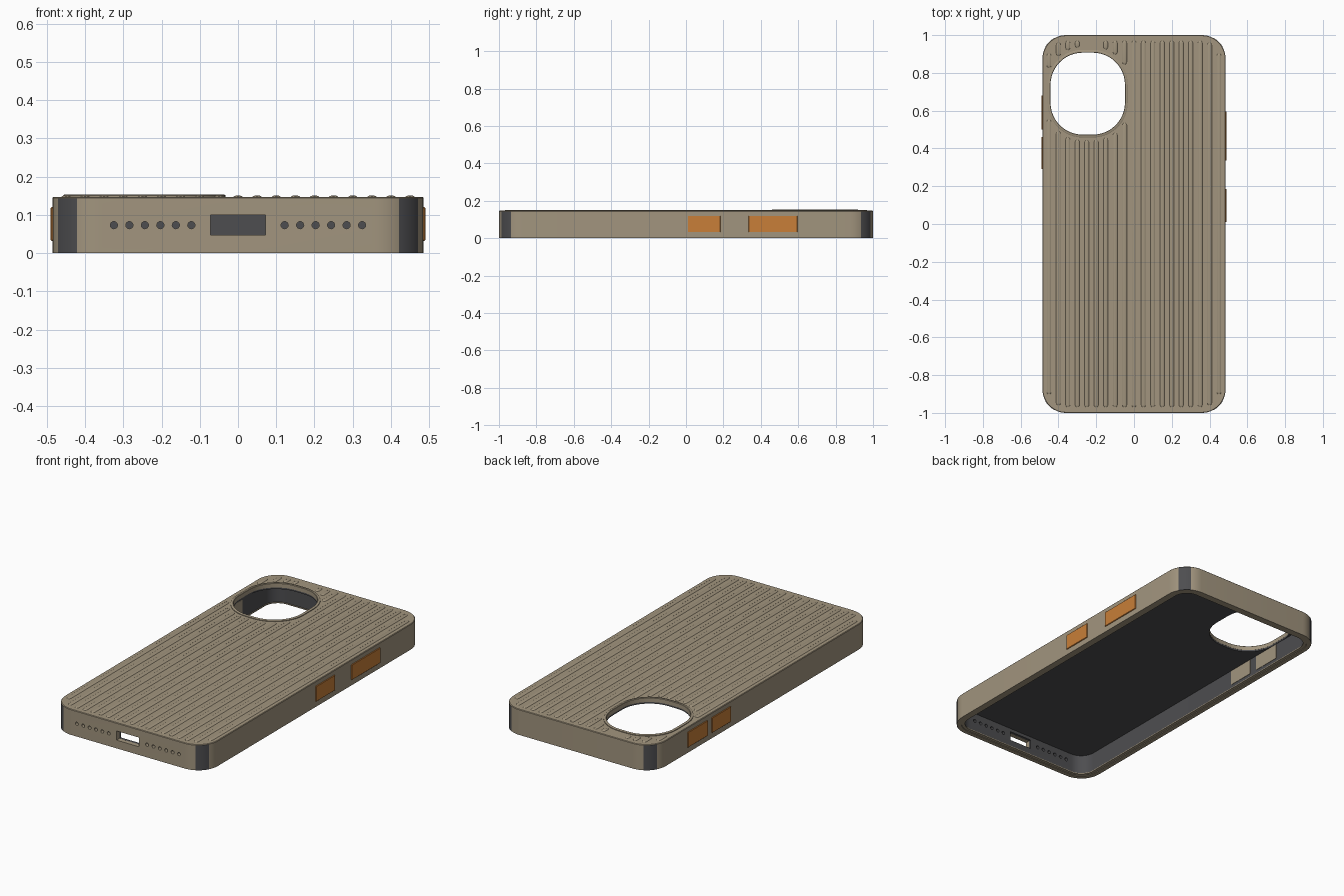
import bpy, bmesh, math
from mathutils import Matrix

if "Cube" in bpy.data.objects:
    bpy.data.objects.remove(bpy.data.objects["Cube"])

HX, HY, R, TOP = 0.485, 1.0, 0.125, 0.147
CX, CY = -0.245, 0.69            # camera opening centre
CHX, CHY, CR = 0.197, 0.217, 0.17


def material(name, rgb):
    m = bpy.data.materials.new(name)
    m.diffuse_color = (*rgb, 1)
    m.use_nodes = True
    m.node_tree.nodes["Principled BSDF"].inputs["Base Color"].default_value = m.diffuse_color
    return m


TAN = material("tan_shell", (0.36, 0.30, 0.21))
DARK = material("dark_rubber", (0.075, 0.075, 0.08))
ORANGE = material("orange_button", (0.58, 0.21, 0.04))


def finish(name, bm, mat, smooth=True):
    bmesh.ops.recalc_face_normals(bm, faces=bm.faces)
    me = bpy.data.meshes.new(name)
    bm.to_mesh(me)
    bm.free()
    ob = bpy.data.objects.new(name, me)
    bpy.context.collection.objects.link(ob)
    if mat:
        me.materials.append(mat)
    if smooth:
        bpy.ops.object.select_all(action='DESELECT')
        ob.select_set(True)
        bpy.context.view_layer.objects.active = ob
        bpy.ops.object.shade_smooth_by_angle(angle=math.radians(35))
    return ob


def rounded(hx, hy, r, cx=0, cy=0, n=12):
    pts = []
    for q, (sx, sy) in enumerate([(1, 1), (-1, 1), (-1, -1), (1, -1)]):
        for i in range(n + 1):
            a = math.pi / 2 * (q + i / n)
            pts.append((cx + sx * (hx - r) + r * math.cos(a),
                        cy + sy * (hy - r) + r * math.sin(a)))
    return pts


def body(inset):
    return rounded(HX - inset, HY - inset, R - inset)


def hole(grow):
    return rounded(CHX + grow, CHY + grow, CR + grow, CX, CY)


def loft_loop(name, rings, mat):
    """Skin a cycle of (outline, z) rings into a closed tube-like solid."""
    bm = bmesh.new()
    vs = [[bm.verts.new((x, y, z)) for x, y in pts] for pts, z in rings]
    n = len(vs[0])
    for k in range(len(vs)):
        a, b = vs[k], vs[(k + 1) % len(vs)]
        for i in range(n):
            j = (i + 1) % n
            bm.faces.new((a[i], a[j], b[j], b[i]))
    return finish(name, bm, mat)


def box(bm, x0, x1, y0, y1, z0, z1):
    m = Matrix.Translation(((x0 + x1) / 2, (y0 + y1) / 2, (z0 + z1) / 2))
    bmesh.ops.create_cube(bm, size=1, matrix=m @ Matrix.Diagonal((x1 - x0, y1 - y0, z1 - z0, 1)))


# Outer shell with back plate and camera opening, and the rubber liner inside
shell = loft_loop("shell", [
    (body(0), 0), (body(0), TOP - 0.003), (body(0.003), TOP), (hole(0), TOP),
    (hole(0), 0.128), (body(0.025), 0.128), (body(0.025), 0)], TAN)
liner = loft_loop("liner", [
    (body(0.0252), 0.008), (body(0.0252), 0.1278), (hole(0.0005), 0.1278),
    (hole(0.0005), 0.119), (body(0.04), 0.119), (body(0.04), 0.008)], DARK)

# Inner lip around the screen side, raised ring around the camera opening
loft_loop("screen_lip", [(body(0.0255), 0.003), (body(0.0255), 0.0085),
                         (body(0.044), 0.0085), (body(0.044), 0.003)], TAN)
loft_loop("camera_ring", [(hole(0), 0.145), (hole(0.015), 0.145), (hole(0.015), 0.151),
                          (hole(0.012), 0.153), (hole(0.002), 0.153), (hole(0), 0.151)], TAN)

# Charging port and speaker holes cut through the front wall
bm = bmesh.new()
box(bm, -0.072, 0.072, -1.05, -0.93, 0.047, 0.1)
for s in (-1, 1):
    for i in range(6):
        m = Matrix.Translation((s * (0.122 + 0.0405 * i), -0.99, 0.073)) @ Matrix.Rotation(math.pi / 2, 4, 'X')
        bmesh.ops.create_cone(bm, cap_ends=True, segments=16, radius1=0.0095,
                              radius2=0.0095, depth=0.12, matrix=m)
cutter = finish("port_cutter", bm, None, False)
cutter.hide_render = True
for ob in (shell, liner):
    mod = ob.modifiers.new("ports", 'BOOLEAN')
    mod.operation, mod.solver, mod.object = 'DIFFERENCE', 'EXACT', cutter
    bpy.context.view_layer.objects.active = ob
    bpy.ops.object.modifier_apply(modifier=mod.name)
bpy.data.objects.remove(cutter)

# Dark corner bumper strips
for k, (sx, sy) in enumerate([(1, 1), (-1, 1), (-1, -1), (1, -1)]):
    bm = bmesh.new()
    prev = first = None
    for i in range(9):
        a = math.radians(90 * k + 29 + 4 * i)
        sec = [bm.verts.new((sx * (HX - R) + r * math.cos(a), sy * (HY - R) + r * math.sin(a), z))
               for r, z in ((R - 0.004, 0), (R + 0.001, 0), (R + 0.001, 0.143), (R - 0.004, 0.143))]
        if prev:
            for j in range(4):
                bm.faces.new((prev[j], prev[j - 1], sec[j - 1], sec[j]))
        else:
            bm.faces.new(sec)
        prev = sec
    bm.faces.new(prev)
    finish(f"corner_bumper_{k + 1}", bm, DARK)

# Side buttons, with the pads that show through the liner
for s, name, spans in ((1, "right", ((0.01, 0.185), (0.335, 0.595))),
                       (-1, "left", ((0.29, 0.46), (0.5, 0.68)))):
    for i, (y0, y1) in enumerate(spans):
        bm = bmesh.new()
        box(bm, *sorted((s * 0.478, s * 0.49)), y0, y1, 0.032, 0.12)
        bmesh.ops.bevel(bm, geom=bm.edges[:], offset=0.002, segments=1, affect='EDGES')
        finish(f"{name}_button_{i + 1}", bm, ORANGE, False)
        bm = bmesh.new()
        box(bm, *sorted((s * 0.443, s * 0.462)), y0 + 0.005, y1 - 0.005, 0.03, 0.117)
        finish(f"{name}_button_pad_{i + 1}", bm, TAN, False)


# Grip ribs along the back, stopping short of the corners and camera ring
def arc_extent(d, hx, hy, r):
    u = max(0, d - (hx - r))
    return hy - r + math.sqrt(max(0, r * r - u * u)) if u < r else None


bm = bmesh.new()
for i in range(-9, 10):
    x = i * 0.05
    end = arc_extent(abs(x), HX - 0.03, HY - 0.03, 0.1)
    gap = arc_extent(abs(x - CX), CHX + 0.03, CHY + 0.03, 0.2)
    spans = [(-end, end)] if gap is None else [(-end, CY - gap), (CY + gap, end)]
    for y0, y1 in spans:
        if y1 - y0 < 0.0345:
            continue
        prev = None
        for y, s in ((y0, 0.35), (y0 + 0.004, 0.8), (y0 + 0.012, 1),
                     (y1 - 0.012, 1), (y1 - 0.004, 0.8), (y1, 0.35)):
            sec = [bm.verts.new((x + 0.0125 * s * math.cos(math.pi * j / 6), y,
                                 TOP - 0.001 + 0.0048 * s * math.sin(math.pi * j / 6))) for j in range(7)]
            if prev:
                for j in range(7):
                    bm.faces.new((prev[j], prev[j - 1], sec[j - 1], sec[j]))
            else:
                bm.faces.new(sec)
            prev = sec
        bm.faces.new(prev)
finish("grip_ribs", bm, TAN)
